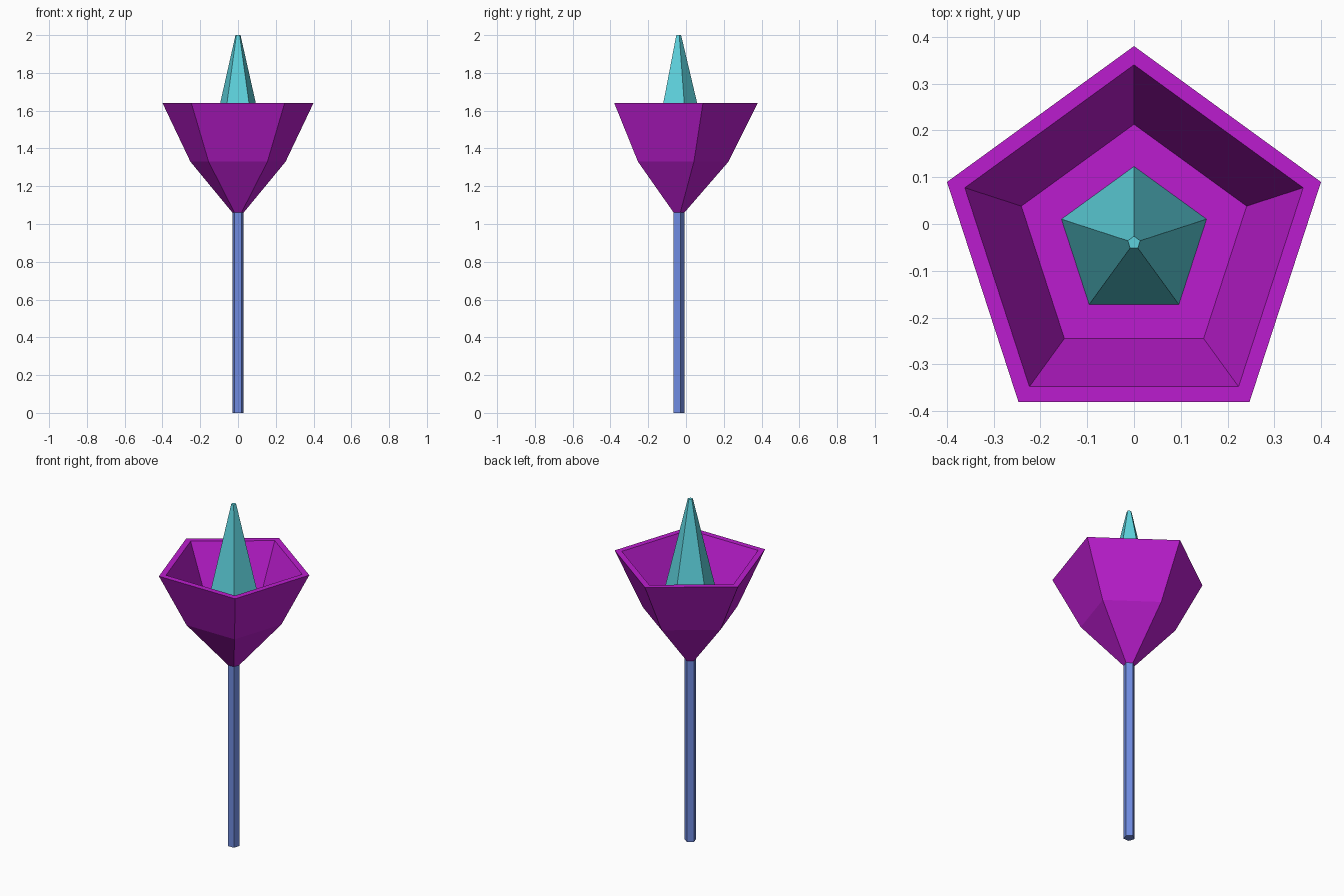
import bpy, bmesh, math

if "Cube" in bpy.data.objects:
    bpy.data.objects.remove(bpy.data.objects["Cube"])

CENTRE_Y = -0.04   # the pentagon's axis, so its bounds are centred on y = 0
SIDES = 5


def paint(obj, name, color):
    mat = bpy.data.materials.new(name)
    mat.diffuse_color = (*color, 1)
    mat.use_nodes = True
    mat.node_tree.nodes["Principled BSDF"].inputs["Base Color"].default_value = mat.diffuse_color
    obj.data.materials.append(mat)


def pentagon_loft(name, profile, color):
    """Sweep (radius, z) rings with a corner towards +y; cap both ends."""
    bm = bmesh.new()
    rings = []
    for r, z in profile:
        angles = [math.pi / 2 + math.tau * i / SIDES for i in range(SIDES)]
        rings.append([bm.verts.new((r * math.cos(a), r * math.sin(a), z)) for a in angles])
    for low, high in zip(rings, rings[1:]):
        for i in range(SIDES):
            j = (i + 1) % SIDES
            bm.faces.new((low[i], low[j], high[j], high[i]))
    bm.faces.new(rings[0][::-1])
    bm.faces.new(rings[-1])
    bmesh.ops.recalc_face_normals(bm, faces=bm.faces)
    mesh = bpy.data.meshes.new(name)
    bm.to_mesh(mesh)
    bm.free()
    obj = bpy.data.objects.new(name, mesh)
    obj.location.y = CENTRE_Y
    bpy.context.collection.objects.link(obj)
    paint(obj, name + "_color", color)
    return obj


# Thin handle
pentagon_loft("stem", [(0.031, 0), (0.031, 1.06)], (0.16, 0.26, 0.75))

# Flared cup: outside, rim, inner wall, flat floor
pentagon_loft("cup", [(0.031, 1.06), (0.265, 1.33), (0.42, 1.64),
                      (0.38, 1.64), (0.253, 1.37)], (0.50, 0.012, 0.62))

# Tapered spike standing on the cup floor
pentagon_loft("spike", [(0.163, 1.37), (0.014, 2.0)], (0.11, 0.64, 0.72))
